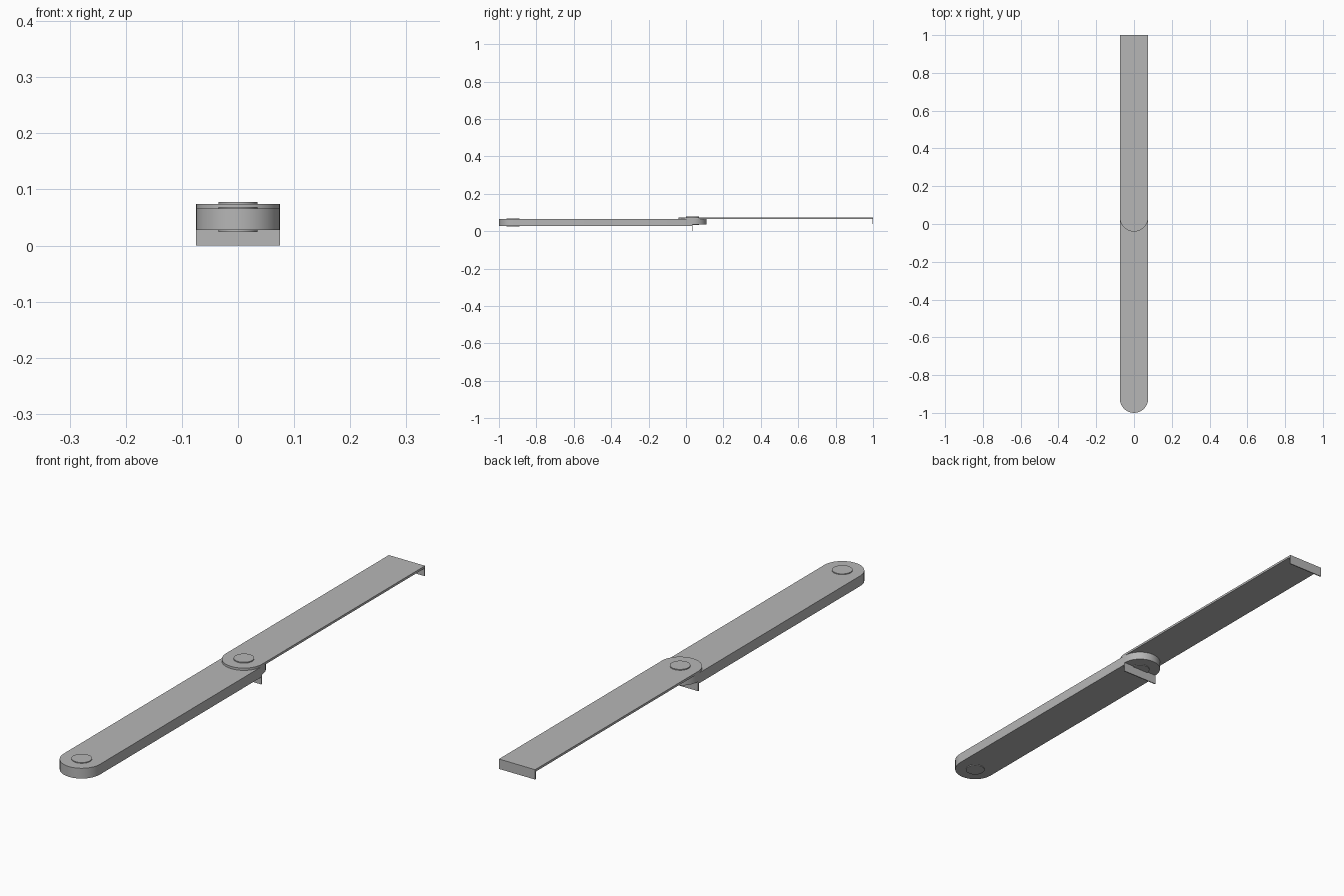
import bpy, bmesh, math

if "Cube" in bpy.data.objects:
    bpy.data.objects.remove(bpy.data.objects["Cube"])

R = 0.075
PIVOT_A, PIVOT_B, TIP = -0.925, 0.035, 1.0

grey = bpy.data.materials.new("dark_grey")
grey.diffuse_color = (0.47, 0.47, 0.47, 1)
grey.use_nodes = True
grey.node_tree.nodes["Principled BSDF"].inputs["Base Color"].default_value = grey.diffuse_color

def prism(name, pts, z0, z1):
    bm = bmesh.new()
    face = bm.faces.new([bm.verts.new((x, y, z0)) for x, y in pts])
    ext = bmesh.ops.extrude_face_region(bm, geom=[face])
    verts = [g for g in ext["geom"] if isinstance(g, bmesh.types.BMVert)]
    # close the underside if the extrusion consumed the base face
    bmesh.ops.translate(bm, verts=verts, vec=(0, 0, z1 - z0))
    bmesh.ops.holes_fill(bm, edges=[e for e in bm.edges if e.is_boundary], sides=0)
    bmesh.ops.recalc_face_normals(bm, faces=bm.faces)
    me = bpy.data.meshes.new(name)
    bm.to_mesh(me)
    bm.free()
    me.materials.append(grey)
    ob = bpy.data.objects.new(name, me)
    bpy.context.collection.objects.link(ob)
    bpy.context.view_layer.objects.active = ob
    ob.select_set(True)
    bpy.ops.object.shade_smooth_by_angle(angle=math.radians(30))
    ob.select_set(False)
    return ob

def arc(cy, r, a0, a1, n):
    return [(r * math.cos(math.radians(a0 + (a1 - a0) * i / n)),
             cy + r * math.sin(math.radians(a0 + (a1 - a0) * i / n))) for i in range(n + 1)]

def disc(name, cy, r, z0, z1, n=32):
    return prism(name, arc(cy, r, 0, 360, n)[:-1], z0, z1)

def arm(name, pivot, end, z0, z1, drop):
    # thin strip with a round pivot end and a bent-down tab at the far end
    prism(name + "_strip", arc(pivot, R, 180, 360, 16) + [(R, end), (-R, end)], z0, z1)
    prism(name + "_tab", [(-R, end - 0.004), (R, end - 0.004), (R, end), (-R, end)], drop, z0)

# central link with two rounded ends
prism("link_body", arc(PIVOT_A, R, 180, 360, 16) + arc(PIVOT_B, R, 0, 180, 16), 0.036, 0.066)

# upper arm unfolded, lower arm folded under the link
arm("upper_arm", PIVOT_B, TIP, 0.066, 0.0745, 0.0375)
arm("lower_arm", PIVOT_A, PIVOT_B, 0.0275, 0.036, 0.0)

# pivot pins through each joint
disc("rear_pin", PIVOT_B, 0.035, 0.033, 0.078)
disc("front_pin", PIVOT_A, 0.035, 0.0245, 0.069)
